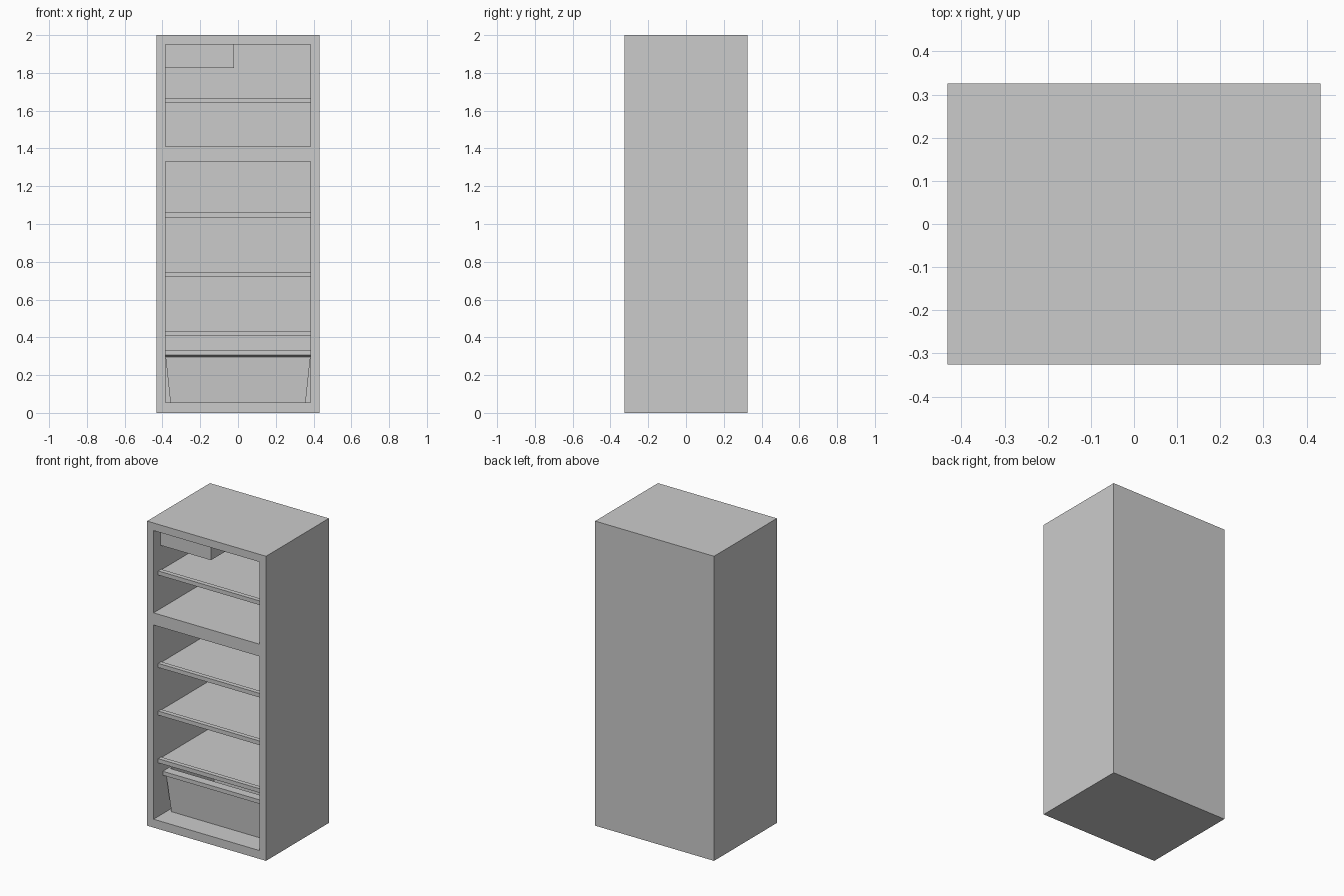
import bpy
import bmesh

default = bpy.data.objects.get("Cube")
if default:
    bpy.data.objects.remove(default, do_unlink=True)

# One plain grey for everything
grey = bpy.data.materials.new("light grey")
grey.use_nodes = True
grey.diffuse_color = (0.6, 0.6, 0.6, 1)
grey.node_tree.nodes["Principled BSDF"].inputs["Base Color"].default_value = (0.6, 0.6, 0.6, 1)

HALF_W, HALF_D, HEIGHT = 0.432, 0.326, 2.0
IN_W, BACK = 0.385, 0.28          # inner half width, inner back wall


def finish(name, bm):
    bmesh.ops.recalc_face_normals(bm, faces=bm.faces)
    mesh = bpy.data.meshes.new(name)
    bm.to_mesh(mesh)
    bm.free()
    mesh.materials.append(grey)
    obj = bpy.data.objects.new(name, mesh)
    bpy.context.collection.objects.link(obj)
    return obj


def box(name, x, y, z):
    """Box from (min, max) pairs."""
    bm = bmesh.new()
    bmesh.ops.create_cube(bm, size=1)
    for v in bm.verts:
        for i, (lo, hi) in enumerate((x, y, z)):
            v.co[i] = hi if v.co[i] > 0 else lo
    return finish(name, bm)


def bar(name, profile, half_w):
    """Side profile of (y, z) points swept across the width."""
    bm = bmesh.new()
    face = bm.faces.new([bm.verts.new((-half_w, y, z)) for y, z in profile])
    new = bmesh.ops.extrude_face_region(bm, geom=[face])["geom"]
    for v in new:
        if isinstance(v, bmesh.types.BMVert):
            v.co.x = half_w
    return finish(name, bm)


def tub(name, rings):
    """Rectangular rings (half width, front y, back y, z) joined into a shell."""
    bm = bmesh.new()
    loops = [[bm.verts.new(p) for p in ((-w, f, z), (w, f, z), (w, b, z), (-w, b, z))]
             for w, f, b, z in rings]
    for low, high in zip(loops, loops[1:]):
        for i in range(4):
            j = (i + 1) % 4
            bm.faces.new((low[i], low[j], high[j], high[i]))
    bm.faces.new(loops[0])
    bm.faces.new(loops[-1])
    return finish(name, bm)


# Cabinet shell with an upper and a lower compartment cut from the front
cabinet = box("cabinet", (-HALF_W, HALF_W), (-HALF_D, HALF_D), (0, HEIGHT))
bpy.context.view_layer.objects.active = cabinet
for z in ((1.41, 1.95), (0.055, 1.33)):
    cutter = box("compartment_cutter", (-IN_W, IN_W), (-0.5, BACK), z)
    cutter.hide_render = True
    cut = cabinet.modifiers.new("compartment", "BOOLEAN")
    cut.operation = "DIFFERENCE"
    cut.solver = "EXACT"
    cut.object = cutter
    bpy.ops.object.modifier_apply(modifier=cut.name)
    bpy.data.objects.remove(cutter, do_unlink=True)

# Shelves: thin plates with a slightly raised front lip
FRONT = -0.278
for name, top in (("upper_shelf", 1.667), ("high_shelf", 1.06),
                  ("middle_shelf", 0.747), ("low_shelf", 0.434)):
    bar(name, ((FRONT, top - 0.027), (FRONT, top), (FRONT + 0.03, top),
               (FRONT + 0.03, top - 0.005), (BACK, top - 0.005),
               (BACK, top - 0.027)), IN_W)

# Small box hanging in the corner of the upper compartment
box("corner_box", (-IN_W, -0.02), (-0.252, BACK), (1.825, 1.95))

# Tapered hollow drawer with a projecting rim
tub("drawer", (
    (0.358, -0.18, 0.26, 0.056),
    (0.383, -0.196, 0.275, 0.291),
    (0.384, -0.2, 0.277, 0.299),
    (0.385, -0.23, BACK, 0.307),
    (0.385, -0.23, BACK, 0.333),
    (0.373, -0.172, 0.265, 0.333),
    (0.347, -0.165, 0.25, 0.068),
))
